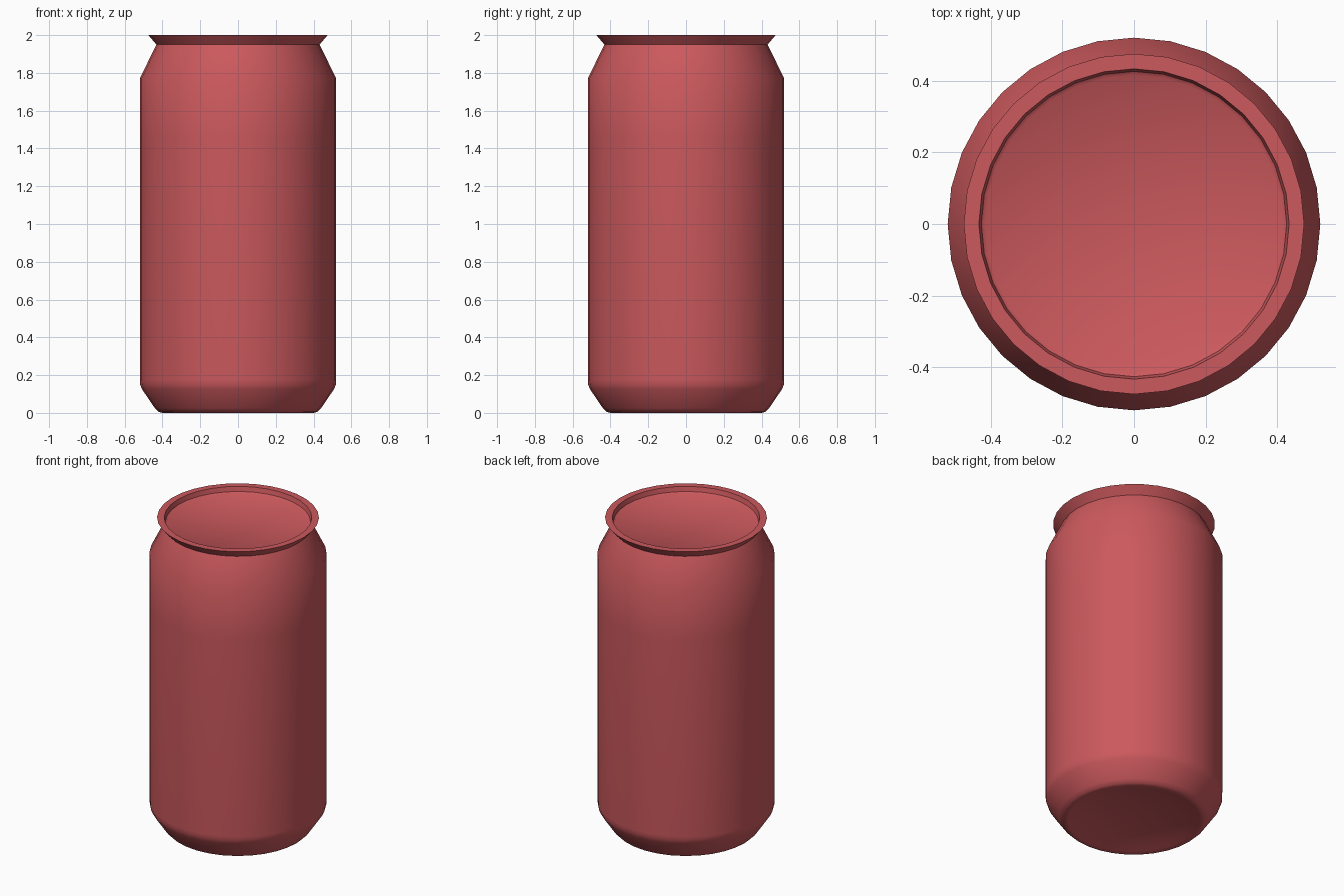
import bpy, bmesh, math

if "Cube" in bpy.data.objects:
    bpy.data.objects.remove(bpy.data.objects["Cube"])

SIDES = 32

# Red painted metal
red = bpy.data.materials.new("red_metal")
red.diffuse_color = (0.60, 0.10, 0.11, 1)
red.use_nodes = True
red.node_tree.nodes["Principled BSDF"].inputs["Base Color"].default_value = red.diffuse_color


def lathe(name, profile, sharp_angle):
    """Spin (radius, z) points round the z axis; radius 0 makes a pole."""
    bm = bmesh.new()
    rings = []
    for r, z in profile:
        if r == 0:
            rings.append([bm.verts.new((0, 0, z))] * SIDES)
        else:
            rings.append([bm.verts.new((r * math.cos(2 * math.pi * i / SIDES),
                                        r * math.sin(2 * math.pi * i / SIDES), z))
                          for i in range(SIDES)])
    for a, b in zip(rings, rings[1:]):
        for i in range(SIDES):
            j = (i + 1) % SIDES
            corners = list(dict.fromkeys((a[i], a[j], b[j], b[i])))
            bm.faces.new(corners)
    bmesh.ops.recalc_face_normals(bm, faces=bm.faces)
    mesh = bpy.data.meshes.new(name)
    bm.to_mesh(mesh)
    bm.free()
    mesh.materials.append(red)
    obj = bpy.data.objects.new(name, mesh)
    bpy.context.collection.objects.link(obj)
    bpy.context.view_layer.objects.active = obj
    obj.select_set(True)
    bpy.ops.object.shade_smooth_by_angle(angle=math.radians(sharp_angle))
    obj.select_set(False)
    return obj


# One closed profile, from the domed base up the wall to the recessed lid
lathe("drink_can", [
    (0, 0.05), (0.20, 0.04), (0.34, 0.015), (0.385, 0.003),   # domed base
    (0.40, 0.0), (0.42, 0.005), (0.44, 0.025),                # foot
    (0.508, 0.125), (0.518, 0.15), (0.52, 0.175),             # lower taper
    (0.52, 1.45), (0.52, 1.77),                               # wall
    (0.432, 1.95),                                            # shoulder
    (0.475, 2.0), (0.433, 2.0),                               # flared rim
    (0.426, 1.97), (0.415, 1.962), (0, 1.962),                # recessed lid
], 40)
